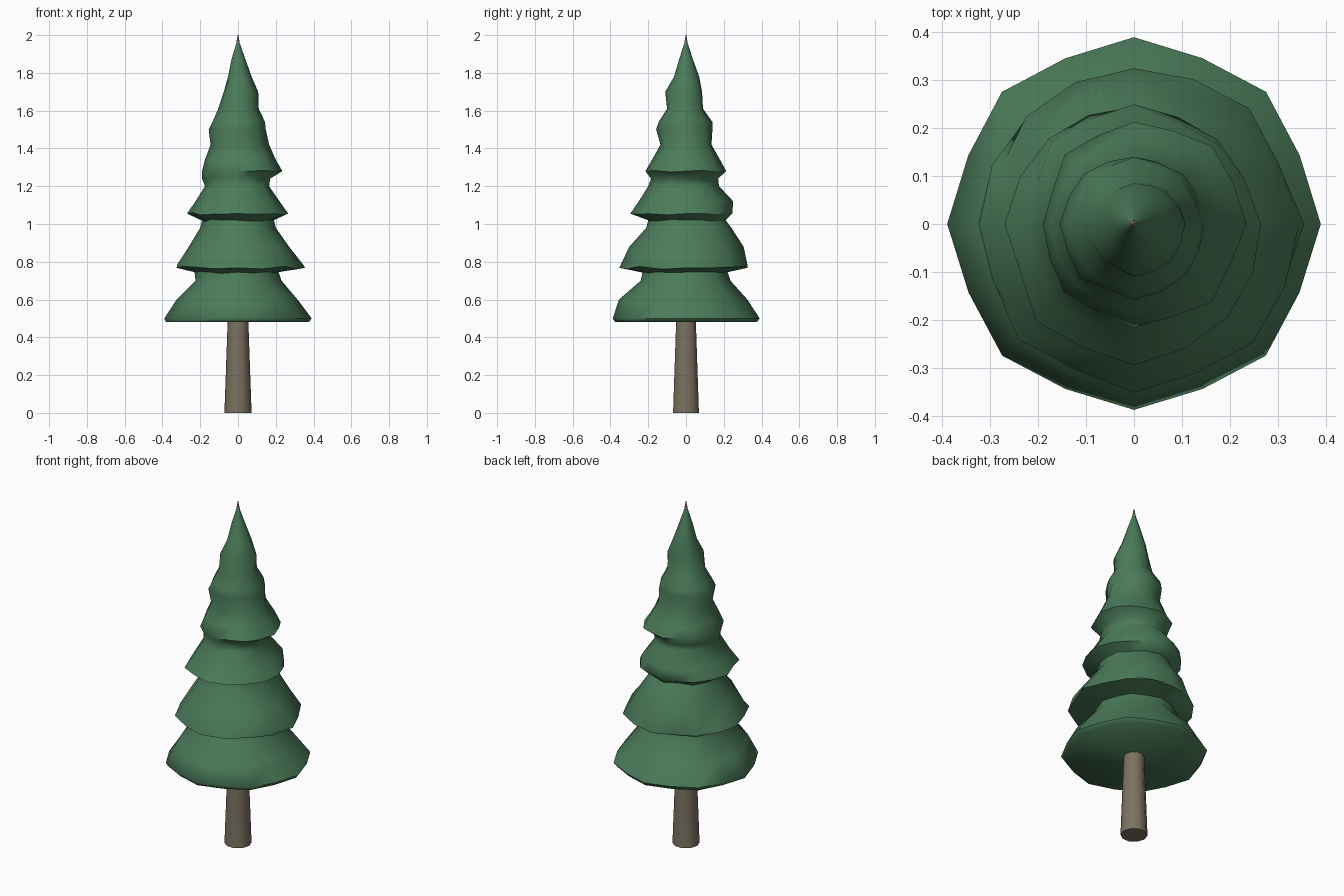
import bpy, bmesh, math, random

if "Cube" in bpy.data.objects:
    bpy.data.objects.remove(bpy.data.objects["Cube"])

random.seed(4)


def material(name, color):
    m = bpy.data.materials.new(name)
    m.diffuse_color = (*color, 1)
    m.use_nodes = True
    m.node_tree.nodes["Principled BSDF"].inputs["Base Color"].default_value = m.diffuse_color
    return m


def lathe(name, rings, sides, mat, angle):
    """Skin a stack of rings; each ring is a list of points."""
    bm = bmesh.new()
    loops = [[bm.verts.new(p) for p in ring] for ring in rings]
    for a, b in zip(loops, loops[1:]):
        for i in range(sides):
            j = (i + 1) % sides
            bm.faces.new((a[i], a[j], b[j], b[i]))
    bm.faces.new(loops[0][::-1])
    bm.faces.new(loops[-1])
    me = bpy.data.meshes.new(name)
    bm.to_mesh(me)
    bm.free()
    ob = bpy.data.objects.new(name, me)
    bpy.context.collection.objects.link(ob)
    me.materials.append(mat)
    bpy.ops.object.select_all(action='DESELECT')
    ob.select_set(True)
    bpy.context.view_layer.objects.active = ob
    bpy.ops.object.shade_smooth_by_angle(angle=math.radians(angle))
    return ob


green = material("needles", (0.07, 0.20, 0.10))
brown = material("bark", (0.20, 0.17, 0.12))

# Trunk, running up inside the foliage to the thin tip
S = 10
trunk = [(0, .072), (.48, .055), (1.0, .042), (1.9, .01), (1.965, .008), (2.0, .002)]
lathe("trunk", [[(r * math.cos(math.tau * i / S), r * math.sin(math.tau * i / S), z)
                 for i in range(S)] for z, r in trunk], S, brown, 40)

# Foliage tiers: height, then radius towards +x, +y, -x, -y
profile = [
    (.48, .375, .375, .38, .375), (.50, .39, .39, .39, .388),
    (.60, .315, .325, .325, .355), (.70, .23, .235, .225, .24),
    (.745, .215, .22, .23, .23), (.768, .355, .325, .325, .352),
    (.785, .345, .325, .322, .345), (.88, .27, .305, .26, .30),
    (.98, .20, .24, .20, .21), (1.02, .19, .21, .19, .20),
    (1.055, .265, .245, .27, .295), (1.12, .22, .25, .225, .25),
    (1.20, .165, .175, .175, .20), (1.24, .17, .17, .19, .185),
    (1.28, .235, .213, .19, .215), (1.34, .20, .18, .175, .18),
    (1.42, .165, .135, .145, .135), (1.50, .147, .14, .155, .158),
    (1.54, .143, .14, .135, .145), (1.61, .11, .09, .105, .10),
    (1.70, .107, .085, .075, .11), (1.78, .072, .07, .053, .063),
    (1.87, .04, .037, .035, .037), (1.96, .008, .008, .008, .008),
]
N = 16
rings = []
for k, (z, *r) in enumerate(profile):
    ring = []
    for i in range(N):
        q, f = divmod(i * 4 / N, 1)
        q = int(q)
        rad = r[q] + (r[(q + 1) % 4] - r[q]) * f
        # eight main corners, with softer points and slight ruffles between
        if i % 2:
            rad *= .96
        dz = 0
        if i % 4 and 1 < k < len(profile) - 3:
            rad *= random.uniform(.97, 1.03)
            dz = random.uniform(-.008, .008)
        a = math.tau * i / N
        ring.append((rad * math.cos(a), rad * math.sin(a), z + dz))
    rings.append(ring)
lathe("foliage", rings, N, green, 60)
